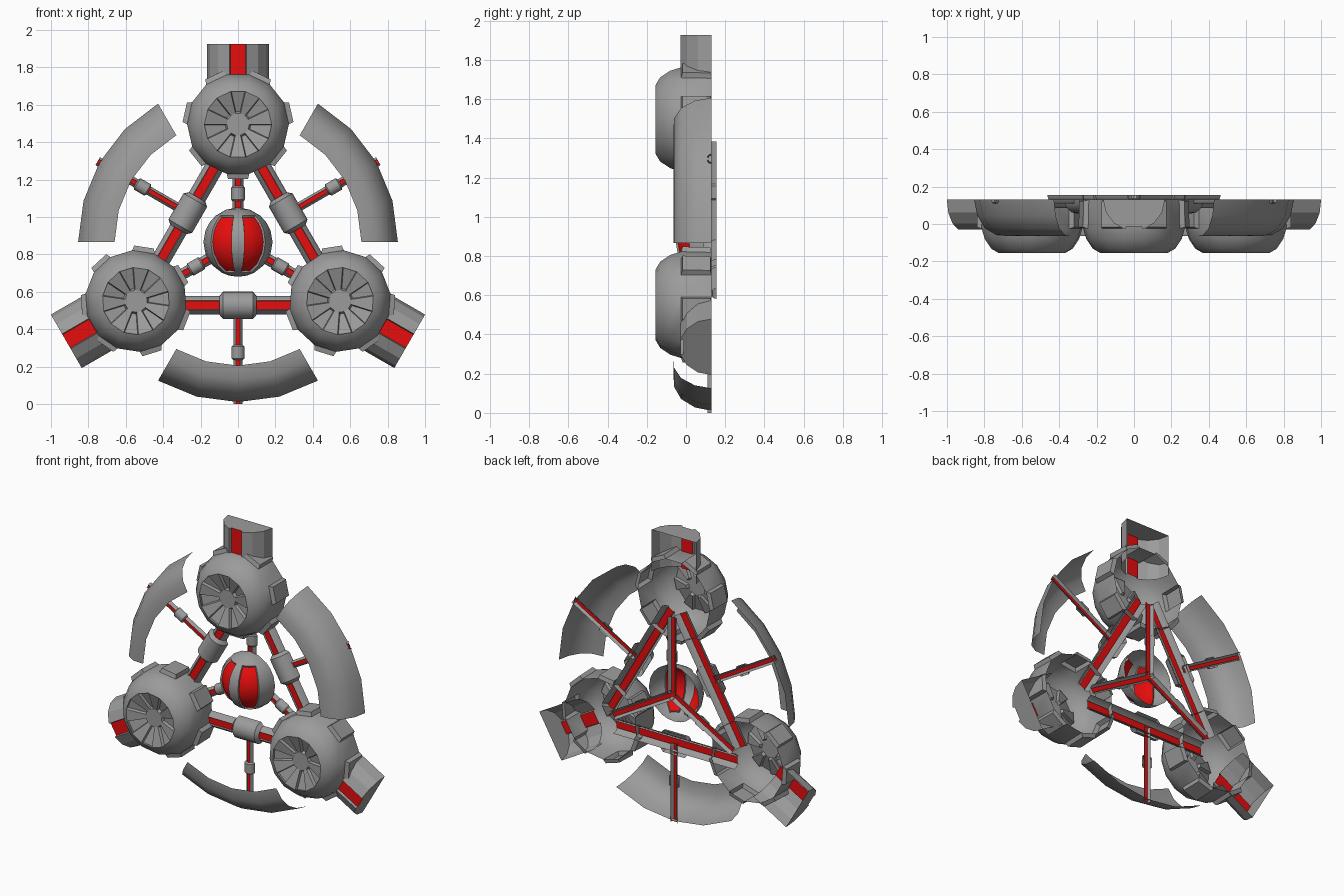
import bpy, bmesh
from math import sin, cos, pi, radians
from mathutils import Matrix, Vector

if "Cube" in bpy.data.objects:
    bpy.data.objects.remove(bpy.data.objects["Cube"])

CENTRE = 0.866   # height of the hub of the three-armed layout
BACK = 0.13      # shared open back plane


def material(name, colour):
    m = bpy.data.materials.new(name)
    m.use_nodes = True
    m.diffuse_color = colour
    m.node_tree.nodes["Principled BSDF"].inputs["Base Color"].default_value = colour
    return m


MATERIALS = [material("grey_metal", (0.33, 0.33, 0.33, 1)),
             material("red_core", (0.8, 0.004, 0.004, 1))]


def loft(name, rows, turn=0, red=None, insets=(), cap=False, sharp=35):
    """Skin rows of points, facing the front, then turn it about the hub."""
    bm = bmesh.new()
    grid = [[bm.verts.new(p) for p in row] for row in rows]
    cells = {}
    for i in range(len(grid) - 1):
        for j in range(len(grid[0]) - 1):
            f = bm.faces.new((grid[i][j], grid[i][j + 1],
                              grid[i + 1][j + 1], grid[i + 1][j]))
            f.material_index = int(bool(red and red(i, j)))
            cells[i, j] = f
    if sum(f.normal.y * f.calc_area() for f in bm.faces
           if not f.normal_update()) > 0:
        bmesh.ops.reverse_faces(bm, faces=bm.faces[:])
    if cap:
        bm.faces.new(grid[-1])
    bmesh.ops.remove_doubles(bm, verts=bm.verts[:], dist=0.0001)
    bm.normal_update()
    for rule, region, thickness, depth in insets:
        chosen = [f for key, f in cells.items() if f.is_valid and rule(*key)]
        if region:
            made = bmesh.ops.inset_region(bm, faces=chosen, thickness=thickness,
                                          depth=depth, use_even_offset=True)
            for f in made["faces"]:
                f.material_index = 0
        else:
            bmesh.ops.inset_individual(bm, faces=chosen, thickness=thickness,
                                       depth=depth, use_even_offset=True)
    bm.transform(Matrix.Translation((0, 0, CENTRE)) @ Matrix.Rotation(turn, 4, 'Y'))
    mesh = bpy.data.meshes.new(name)
    bm.to_mesh(mesh)
    bm.free()
    for m in MATERIALS:
        mesh.materials.append(m)
    mesh.shade_smooth()
    mesh.set_sharp_from_angle(angle=radians(sharp))
    ob = bpy.data.objects.new(name, mesh)
    bpy.context.collection.objects.link(ob)
    return ob


def half_section(angles, groove=0):
    """Unit half circle bulging to the front, with an optional centre groove."""
    side = [(cos(radians(a)), -sin(radians(a))) for a in angles]
    if groove:
        x, y = side[-1]
        side.append((x * 0.9, y + groove))
    return side + [(-x, y) for x, y in reversed(side) if x > 0.001]


GROOVED = half_section((0, 30, 60), 0.2)
PLAIN = half_section((0, 22.5, 45, 67.5, 90))
NECK = half_section((0, 25, 50, 74), 0.1)


def half_tube(name, section, stations, turn, back=BACK, across=None, **kw):
    """Half tube along the arm, or across it at the given distance."""
    rows = []
    for t, r in stations:
        pts = [(x * r, back + y * r) for x, y in section]
        rows.append([(t, y, across + x) if across is not None else (x, y, t)
                     for x, y in pts])
    mid = (len(section) - 1) // 2
    grooved = section is not PLAIN
    return loft(name, rows, turn, red=lambda i, j: grooved and j == mid, **kw)


def collar(name, start, end, r, inner, turn, **kw):
    b = (end - start) * 0.1
    half_tube(name, PLAIN, [(start, inner), (start + b, r), (end - b, r), (end, inner)],
              turn, **kw)


# Pod shell: widest band, rounded shoulder, concave fan and hub
SIDES = 14
POD = [(0.268, BACK), (0.272, -0.025), (0.255, -0.08), (0.22, -0.132),
       (0.18, -0.155), (0.06, -0.115)]


def pod(turn, label):
    rows = [[(r * sin((j - 0.5) * 2 * pi / SIDES), y,
              0.63 + r * cos((j - 0.5) * 2 * pi / SIDES))
             for j in range(SIDES + 1)] for r, y in POD]
    ob = loft("pod_" + label, rows, turn, sharp=32, insets=[
        (lambda i, j: i == 0 and j % 2 == 1, False, 0.007, 0.027),
        (lambda i, j: i == 4 and j % 2 == 0, False, 0.003, -0.02)])
    # hub disc at the bottom of the fan
    bpy_ring = [Vector(p) for p in rows[-1]]
    middle = Vector((0, POD[-1][1], 0.63))
    loft("fan_hub_" + label, [bpy_ring, [middle] * len(bpy_ring)], turn)
    return ob


# Curved guard: quarter-round section swept around the hub
GUARD = [(0.66, -0.065), (0.735, -0.06), (0.795, -0.025), (0.838, 0.045), (0.855, BACK)]


def guard(turn, label):
    rows = []
    for k in range(5):
        a = radians(-30 + 15 * k)
        rows.append([(r * sin(a), y, -r * cos(a)) for r, y in GUARD])
    loft("guard_" + label, rows, turn, sharp=40)


for k, label in enumerate(("top", "left", "right")):
    turn = k * 2 * pi / 3
    pod(turn, label)
    half_tube("neck_" + label, NECK, [(0.78, 0.165), (1.06, 0.165)], turn,
              cap=True, sharp=20)

    # Spoke from the core to the pod
    half_tube("spoke_" + label, GROOVED, [(0, 0.03), (0.517, 0.03)], turn, back=0.155)
    collar("spoke_collar_" + label, 0.22, 0.30, 0.037, 0.03, turn, back=0.155)

    # Side opposite the pod: strut, outer rod and guard
    away = -0.338 if k == 0 else -0.31
    half_tube("strut_" + label, GROOVED, [(-0.45, 0.05), (0.45, 0.05)], turn,
              across=away)
    collar("strut_collar_" + label, -0.1, 0.1, 0.073, 0.05, turn, across=away)
    half_tube("rod_" + label, GROOVED, [(-0.866, 0.024), (-0.34, 0.024)], turn)
    collar("rod_collar_" + label, -0.63, -0.55, 0.035, 0.024, turn)
    guard(turn, label)

# Core: half ball with two recessed red windows
LON = (-90, -71, -52, -38, -25, -11, 11, 25, 38, 52, 71, 90)
LAT = (-90, -75, -62, -42, -20, 0, 20, 36, 50, 70, 90)
R = 0.185


def window(i, j):
    return 2 <= i <= 7 and (2 <= j <= 4 or 6 <= j <= 8)


ball = [[(R * cos(radians(a)) * sin(radians(o)),
          BACK - R * cos(radians(a)) * cos(radians(o)),
          R * sin(radians(a))) for o in LON] for a in LAT]
loft("core_ball", ball, red=window, insets=[(window, True, 0.004, -0.01)])
